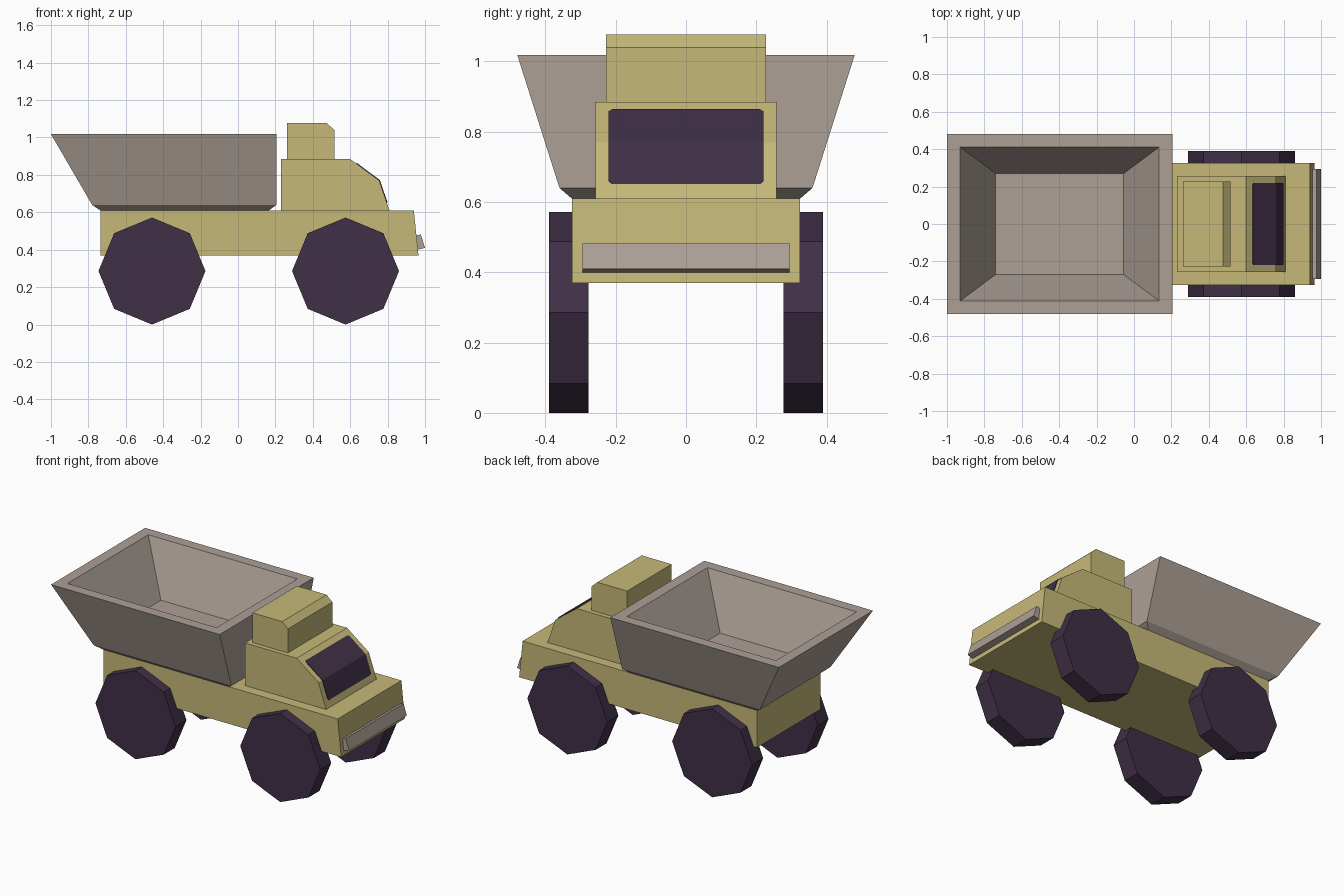
import bpy, bmesh, math

if "Cube" in bpy.data.objects:
    bpy.data.objects.remove(bpy.data.objects["Cube"])


def material(name, rgb):
    m = bpy.data.materials.new(name)
    m.diffuse_color = (*rgb, 1)
    m.use_nodes = True
    m.node_tree.nodes["Principled BSDF"].inputs["Base Color"].default_value = m.diffuse_color
    return m


YELLOW = material("mustard yellow", (0.565, 0.485, 0.190))
GREY = material("warm grey", (0.413, 0.352, 0.305))
PURPLE = material("dark purple", (0.051, 0.029, 0.062))


def finish(name, bm, mat):
    bmesh.ops.recalc_face_normals(bm, faces=bm.faces)
    me = bpy.data.meshes.new(name)
    bm.to_mesh(me)
    bm.free()
    me.materials.append(mat)
    ob = bpy.data.objects.new(name, me)
    bpy.context.collection.objects.link(ob)
    return ob


def prism(name, profile, y0, y1, mat, corner=0):
    """Extrude an x,z profile from y0 to y1; optionally clip its shortest edges."""
    bm = bmesh.new()
    a, b = [[bm.verts.new((x, y, z)) for x, z in profile] for y in (y0, y1)]
    bm.faces.new(a)
    bm.faces.new(b)
    n = len(profile)
    for i in range(n):
        j = (i + 1) % n
        bm.faces.new((a[i], a[j], b[j], b[i]))
    if corner:
        bmesh.ops.recalc_face_normals(bm, faces=bm.faces)
        short = [e for e in bm.edges if e.calc_length() < 0.012]
        bmesh.ops.bevel(bm, geom=short, offset=corner, segments=1, affect='EDGES')
    return finish(name, bm, mat)


# Chassis, cab and roof box
prism("chassis", [(-0.735, 0.37), (0.965, 0.37), (0.94, 0.61), (-0.735, 0.61)],
      -0.325, 0.325, YELLOW)
prism("cab", [(0.23, 0.61), (0.81, 0.61), (0.755, 0.77), (0.60, 0.885), (0.23, 0.885)],
      -0.257, 0.257, YELLOW)
prism("roof_box", [(0.262, 0.885), (0.515, 0.885), (0.515, 1.04), (0.475, 1.077), (0.262, 1.077)],
      -0.227, 0.227, YELLOW)

# Windscreen plate wrapped over the two sloping cab faces
prism("windscreen", [(0.635, 0.8645), (0.7585, 0.7725), (0.800, 0.652),
                     (0.793, 0.650), (0.752, 0.768), (0.631, 0.8585)],
      -0.22, 0.22, PURPLE, corner=0.01)

# Tilted front bumper
prism("bumper", [(0.952, 0.475), (0.977, 0.482), (1.0, 0.41), (0.962, 0.40)],
      -0.295, 0.295, GREY)

# Dump bed: stacked rectangular rings from the underside, over the rim, to the inner floor
rings = [(-0.735, 0.165, 0.325, 0.61), (-0.78, 0.205, 0.36, 0.64),
         (-1.0, 0.205, 0.48, 1.018), (-0.93, 0.135, 0.412, 1.018),
         (-0.74, -0.055, 0.27, 0.70)]
bm = bmesh.new()
loops = [[bm.verts.new(p) for p in ((x0, -y, z), (x1, -y, z), (x1, y, z), (x0, y, z))]
         for x0, x1, y, z in rings]
for lo, hi in zip(loops, loops[1:]):
    for i in range(4):
        j = (i + 1) % 4
        bm.faces.new((lo[i], lo[j], hi[j], hi[i]))
bm.faces.new(loops[0])
bm.faces.new(loops[-1])
finish("dump_bed", bm, GREY)

# Eight-sided wheels
R = 0.286
for end, cx in (("rear", -0.46), ("front", 0.575)):
    octagon = [(cx + R * math.cos(k * math.pi / 4), R + R * math.sin(k * math.pi / 4))
               for k in range(8)]
    for side, s in (("right", -1), ("left", 1)):
        prism(f"{end}_{side}_wheel", octagon, s * 0.278, s * 0.39, PURPLE)
